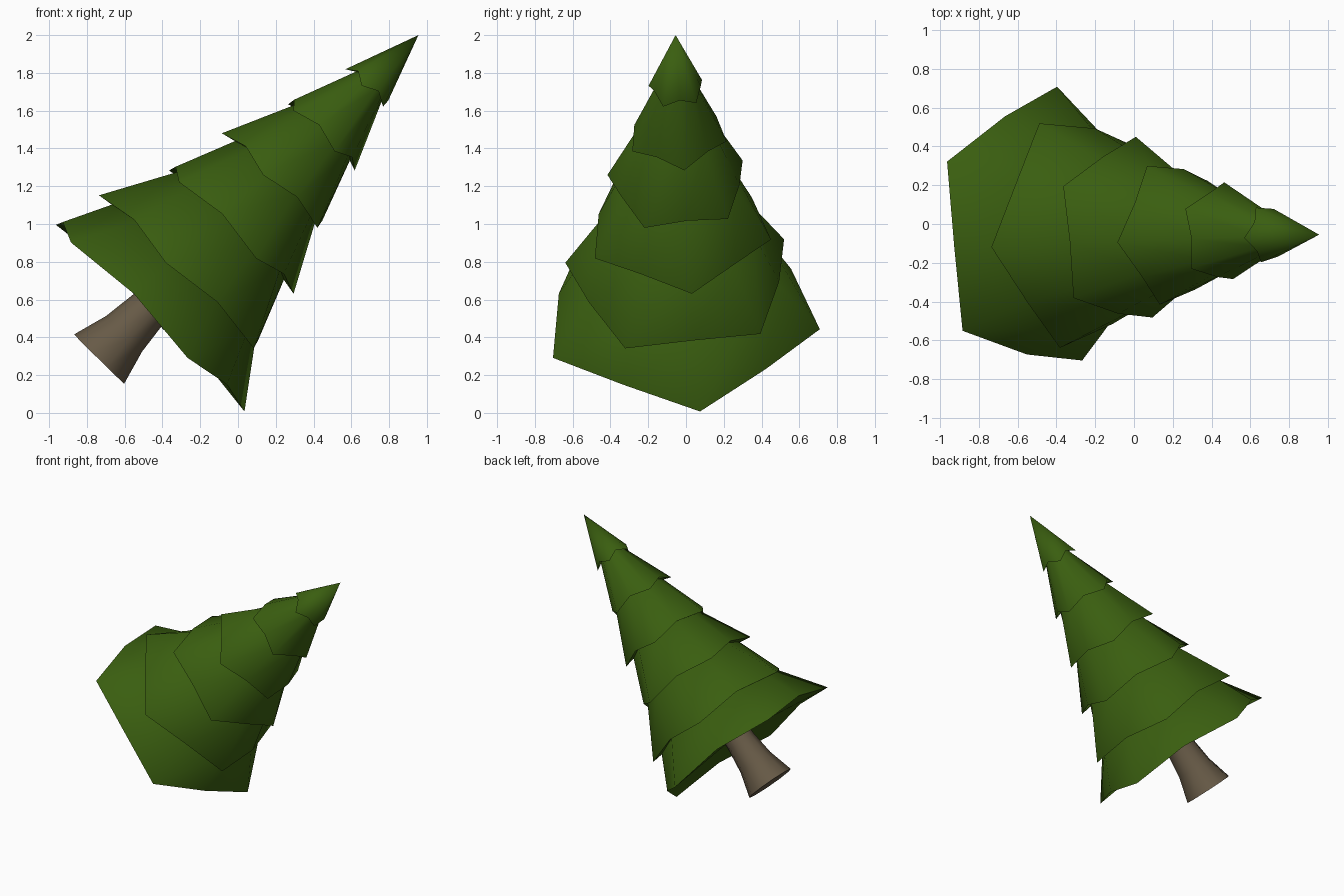
import bpy, bmesh, math
from mathutils import Vector

if "Cube" in bpy.data.objects:
    bpy.data.objects.remove(bpy.data.objects["Cube"])

# Leaning tree axis: trunk foot to tree tip
FOOT = Vector((-0.735, -0.026, 0.285))
TIP = Vector((0.955, -0.055, 2.0))
S0 = -0.318                      # axis height of the foot
A = (TIP - FOOT).normalized()
U = Vector((0, 1, 0)).cross(A).normalized()
V = A.cross(U)
S_TIP = S0 + (TIP - FOOT).length


def point(s, r, deg):
    t = math.radians(deg)
    return FOOT + A * (s - S0) + (U * math.cos(t) + V * math.sin(t)) * r


def material(name, rgb):
    m = bpy.data.materials.new(name)
    m.diffuse_color = (*rgb, 1)
    m.use_nodes = True
    m.node_tree.nodes["Principled BSDF"].inputs["Base Color"].default_value = m.diffuse_color
    return m


green = material("needle green", (0.042, 0.112, 0.005))
brown = material("bark brown", (0.135, 0.102, 0.062))


def build(name, rings, low, high, mat):
    """Skin a stack of equal rings, closed by a centre point at each end."""
    bm = bmesh.new()
    rows = [[bm.verts.new(p) for p in ring] for ring in rings]
    n = len(rows[0])
    lo, hi = bm.verts.new(point(low, 0, 0)), bm.verts.new(point(high, 0, 0))
    for i in range(n):
        j = (i + 1) % n
        for a, b in zip(rows, rows[1:]):
            bm.faces.new((a[i], a[j], b[j], b[i]))
        bm.faces.new((lo, rows[0][j], rows[0][i]))
        bm.faces.new((hi, rows[-1][i], rows[-1][j]))
    bmesh.ops.recalc_face_normals(bm, faces=bm.faces)
    for f in bm.faces:
        f.smooth = True
    for e in bm.edges:
        e.smooth = e.calc_face_angle(0) < math.radians(60)
    me = bpy.data.meshes.new(name)
    bm.to_mesh(me)
    bm.free()
    me.materials.append(mat)
    bpy.context.collection.objects.link(bpy.data.objects.new(name, me))


# Branch tiers: (rim height, tip radius, radius where the next tier starts)
tiers = [(0.023, 0.75, 0.515), (0.30, 0.615, 0.395), (0.65, 0.495, 0.29),
         (0.99, 0.38, 0.20), (1.343, 0.265, 0.095), (1.69, 0.15, 0)]
for k, (s, r, top) in enumerate(tiers):
    turn = 8 + 36 * (k % 2)
    # five drooping tips with raised, shorter points between them
    rim = [point(s + 0.042 * (i % 2), r * (0.87 if i % 2 else 1), turn + 36 * i)
           for i in range(10)]
    rings = [rim]
    high = S_TIP
    if top:
        join = tiers[k + 1][0] + 0.045
        rings.append([point(join, top, turn + 36 * i) for i in range(10)])
        high = join + 0.1
    build(f"branch_tier_{k + 1}", rings, s + 0.09, high, green)

# Flared trunk
trunk = [(S0, 0.186), (-0.13, 0.134), (0.05, 0.112), (0.2, 0.105)]
build("trunk", [[point(s, r, 36 * i) for i in range(10)] for s, r in trunk],
      S0, 0.2, brown)
